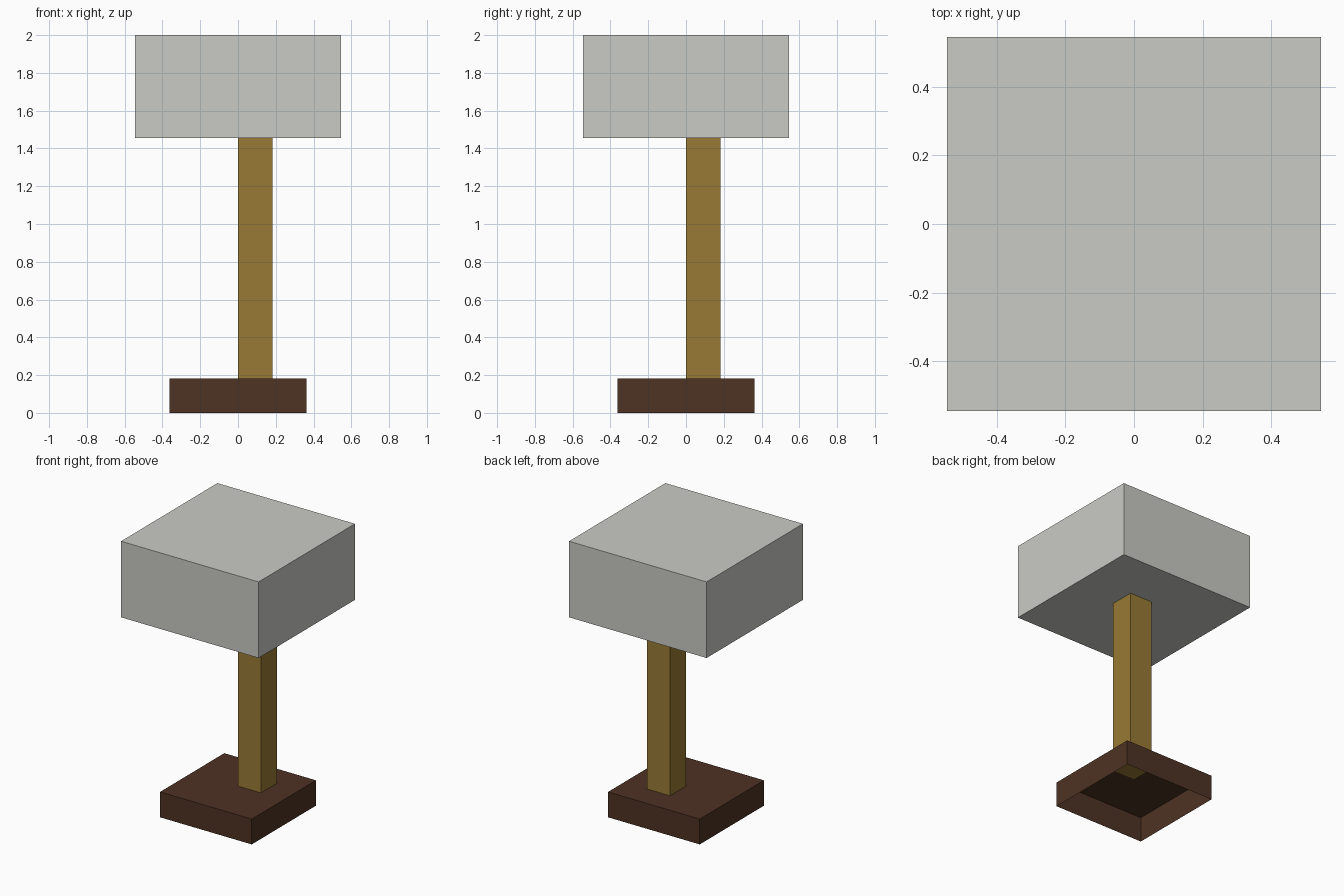
import bpy, bmesh

if "Cube" in bpy.data.objects:
    bpy.data.objects.remove(bpy.data.objects["Cube"])

U = 2 / 11  # the model sits on a grid of 11 units in height


def material(name, rgb):
    """Flat colour from 0-255 sRGB values."""
    lin = [(c / 255 / 12.92) if c < 11 else ((c / 255 + 0.055) / 1.055) ** 2.4 for c in rgb]
    m = bpy.data.materials.new(name)
    m.diffuse_color = (*lin, 1)
    m.use_nodes = True
    m.node_tree.nodes["Principled BSDF"].inputs["Base Color"].default_value = m.diffuse_color
    return m


def box(name, lo, hi, mat, open_bottom=False):
    """Axis-aligned box between two corners, optionally without its underside."""
    bm = bmesh.new()
    bmesh.ops.create_cube(bm, size=1)
    for v in bm.verts:
        v.co = [lo[i] + (v.co[i] + 0.5) * (hi[i] - lo[i]) for i in range(3)]
    bm.normal_update()
    if open_bottom:
        under = [f for f in bm.faces if f.normal.z < -0.5]
        bmesh.ops.delete(bm, geom=under, context='FACES_ONLY')
    mesh = bpy.data.meshes.new(name)
    bm.to_mesh(mesh)
    bm.free()
    mesh.materials.append(mat)
    ob = bpy.data.objects.new(name, mesh)
    bpy.context.collection.objects.link(ob)
    return ob


dark_wood = material("dark brown", (78, 50, 35))
light_wood = material("golden brown", (152, 122, 53))
pale_grey = material("pale grey", (202, 203, 197))

# Foot: shallow tray, open underneath
box("base", (-2 * U, -2 * U, 0), (2 * U, 2 * U, U), dark_wood, open_bottom=True)

# Off-centre post; its end shows just under the base top
box("post", (0, 0, U - 0.001), (U, U, 8 * U), light_wood)

# Block on top
box("head", (-3 * U, -3 * U, 8 * U), (3 * U, 3 * U, 11 * U), pale_grey)
